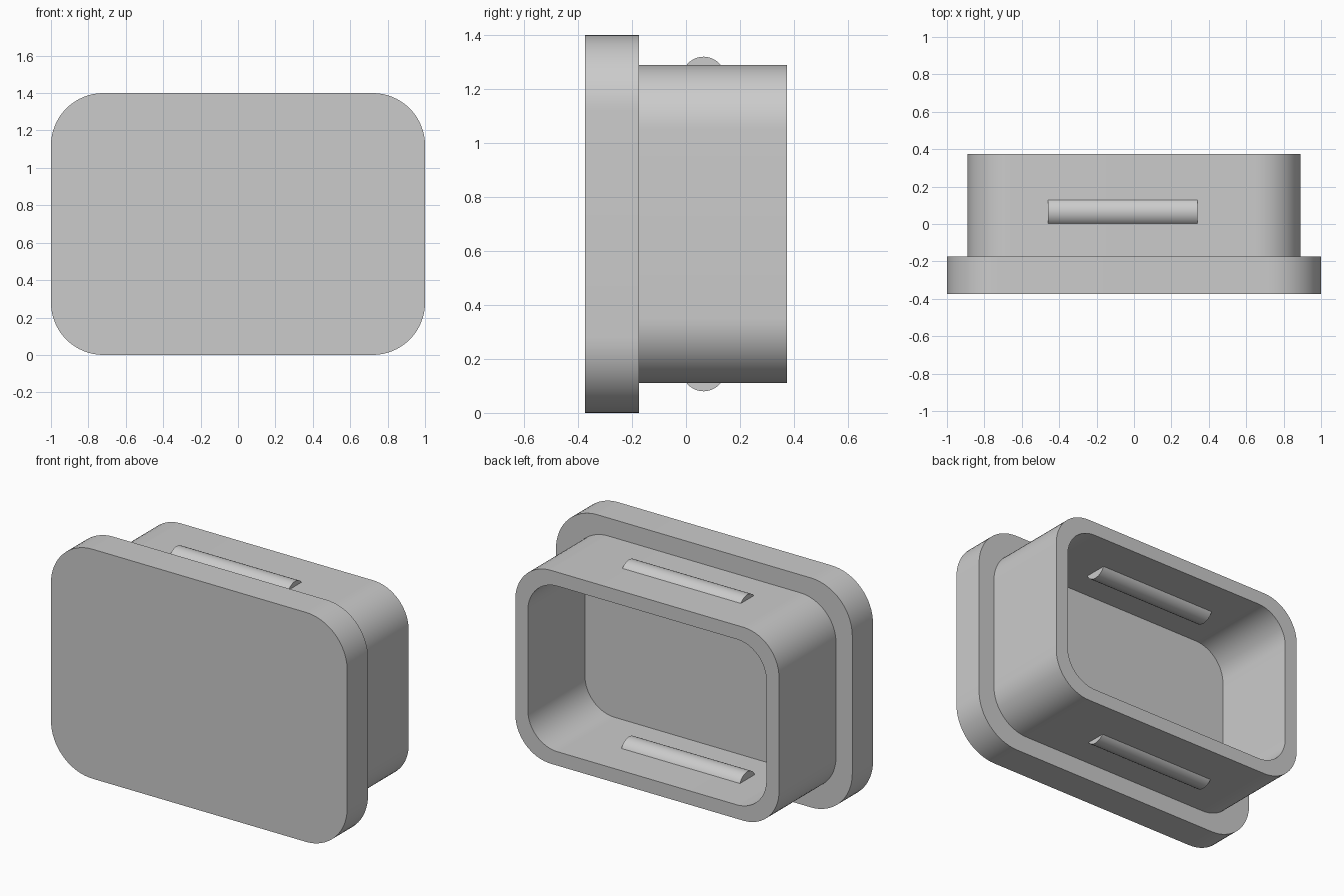
import bpy, bmesh, math
from mathutils import Matrix, Vector

if "Cube" in bpy.data.objects:
    bpy.data.objects.remove(bpy.data.objects["Cube"])

MID_Z = 0.70
CORNER_STEPS = 16

grey = bpy.data.materials.new("light_grey")
grey.diffuse_color = (0.6, 0.6, 0.6, 1.0)
grey.use_nodes = True
grey.node_tree.nodes["Principled BSDF"].inputs["Base Color"].default_value = grey.diffuse_color


def finish(name, bm):
    """Turn a bmesh into a smooth-shaded object with sharp edges kept."""
    bmesh.ops.recalc_face_normals(bm, faces=bm.faces)
    mesh = bpy.data.meshes.new(name)
    bm.to_mesh(mesh)
    bm.free()
    mesh.materials.append(grey)
    obj = bpy.data.objects.new(name, mesh)
    bpy.context.collection.objects.link(obj)
    bpy.ops.object.select_all(action='DESELECT')
    obj.select_set(True)
    bpy.context.view_layer.objects.active = obj
    bpy.ops.object.shade_smooth_by_angle(angle=math.radians(30))
    return obj


def rounded_loop(bm, half_w, half_h, radius, y):
    """Ring of vertices along a rounded rectangle in the xz plane."""
    verts = []
    for q, (sx, sz) in enumerate([(1, 1), (-1, 1), (-1, -1), (1, -1)]):
        for i in range(CORNER_STEPS + 1):
            a = math.pi / 2 * (q + i / CORNER_STEPS)
            x = sx * (half_w - radius) + radius * math.cos(a)
            z = sz * (half_h - radius) + radius * math.sin(a)
            verts.append(bm.verts.new((x, y, MID_Z + z)))
    return verts


# Cap: front plate, then the hollow plug wall, then the recessed floor
sections = [
    (1.00, 0.70, 0.28, -0.375),    # plate front
    (1.00, 0.70, 0.28, -0.175),    # plate back
    (0.89, 0.59, 0.24, -0.175),    # wall root
    (0.89, 0.59, 0.24, 0.375),     # wall rim, outside
    (0.805, 0.505, 0.20, 0.375),   # wall rim, inside
    (0.805, 0.505, 0.20, -0.175),  # floor
]
bm = bmesh.new()
loops = [rounded_loop(bm, *s) for s in sections]
for a, b in zip(loops, loops[1:]):
    for i in range(len(a)):
        j = (i + 1) % len(a)
        bm.faces.new((a[i], a[j], b[j], b[i]))
bm.faces.new(loops[0])
bm.faces.new(loops[-1])
finish("cap_body", bm)

# Snap ridges: round bars set through the top and bottom walls
for name, side in (("upper_snap_ridge", 1), ("lower_snap_ridge", -1)):
    bm = bmesh.new()
    place = (Matrix.Translation(Vector((-0.06, 0.065, MID_Z + side * 0.54)))
             @ Matrix.Rotation(math.pi / 2, 4, 'Y'))
    bmesh.ops.create_cone(bm, cap_ends=True, segments=48, radius1=0.08,
                          radius2=0.08, depth=0.80, matrix=place)
    finish(name, bm)
